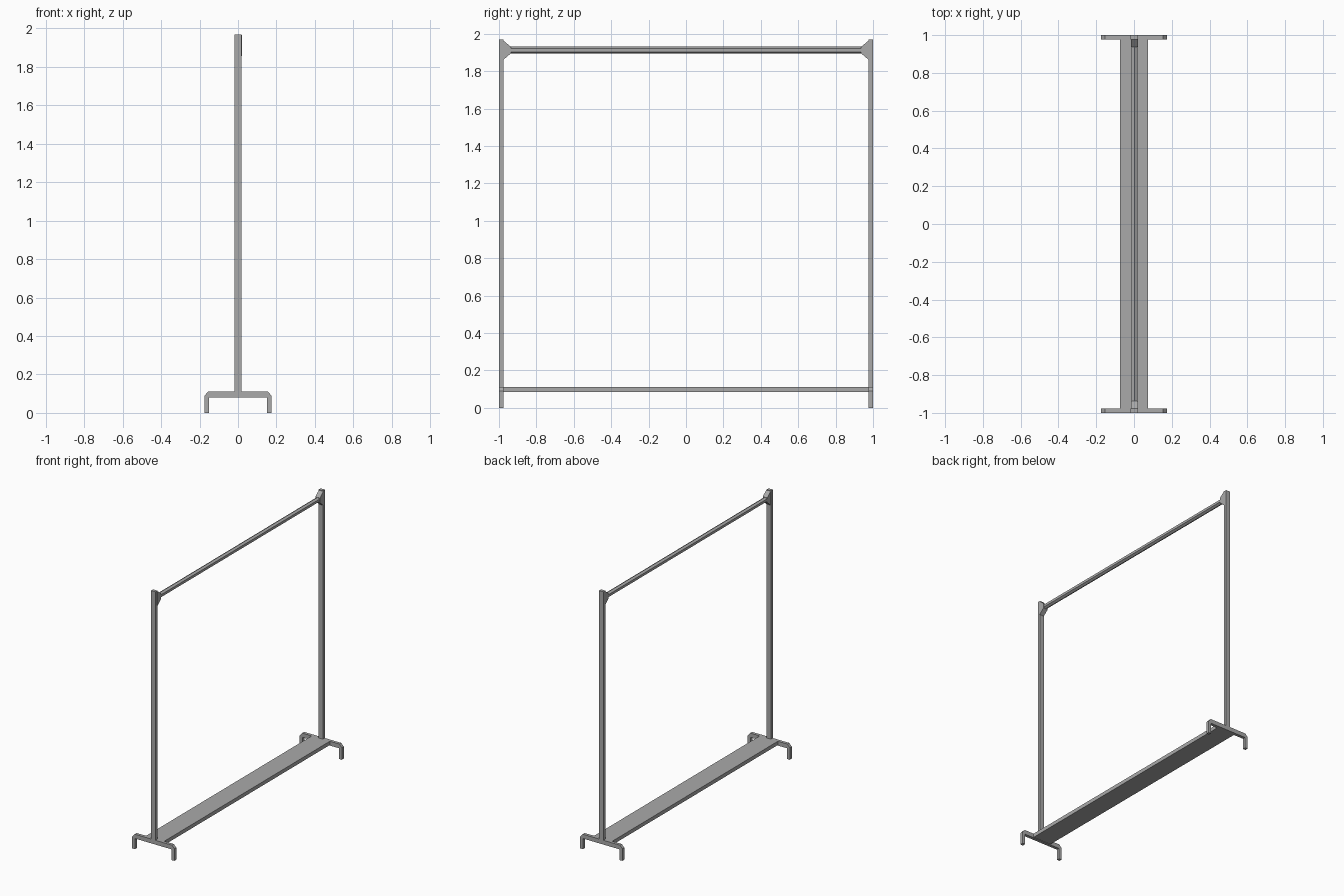
import bpy, bmesh, math
from mathutils import Vector

cube = bpy.data.objects.get("Cube")
if cube:
    bpy.data.objects.remove(cube, do_unlink=True)

metal = bpy.data.materials.new("grey_metal")
metal.use_nodes = True
grey = (0.4, 0.4, 0.4, 1)
metal.diffuse_color = grey
metal.node_tree.nodes["Principled BSDF"].inputs["Base Color"].default_value = grey


def prism(name, outline, sweep):
    """Extrude a closed 3D outline along the sweep vector."""
    bm = bmesh.new()
    face = bm.faces.new([bm.verts.new(p) for p in outline])
    top = bmesh.ops.extrude_face_region(bm, geom=[face])["geom"]
    bmesh.ops.translate(bm, vec=Vector(sweep),
                        verts=[v for v in top if isinstance(v, bmesh.types.BMVert)])
    bmesh.ops.recalc_face_normals(bm, faces=bm.faces)
    mesh = bpy.data.meshes.new(name)
    bm.to_mesh(mesh)
    bm.free()
    mesh.materials.append(metal)
    obj = bpy.data.objects.new(name, mesh)
    bpy.context.collection.objects.link(obj)
    return obj


def box(name, x, y, z):
    outline = [(x[0], y[0], z[0]), (x[1], y[0], z[0]),
               (x[1], y[1], z[0]), (x[0], y[1], z[0])]
    return prism(name, outline, (0, 0, z[1] - z[0]))


INNER, OUTER = 0.977, 1.0   # end frame thickness along y
HALF_POST = 0.018

# Half outline of the bent foot, mirrored to form the whole arch
half_foot = [(0.152, 0.08), (0.152, 0), (0.174, 0), (0.174, 0.09), (0.154, 0.112)]
foot = half_foot + [(-x, z) for x, z in reversed(half_foot)]

# Side outline of the bracket that holds the rail
bracket = [(0.98, 1.966), (0.936, 1.93), (0.936, 1.895), (0.98, 1.857)]

# End frames
for label, side in (("front", -1), ("back", 1)):
    prism(label + "_foot", [(x, side * INNER, z) for x, z in foot],
          (0, side * (OUTER - INNER), 0))
    box(label + "_post", (-HALF_POST, HALF_POST),
        (side * INNER, side * OUTER), (0.11, 1.968))
    prism(label + "_rail_bracket", [(-0.016, side * y, z) for y, z in bracket],
          (0.037, 0, 0))

# Bottom shelf
box("shelf", (-0.075, 0.075), (-INNER, INNER), (0.084, 0.112))

# Hanging rail, a six-sided bar with an edge on top
ring = [math.radians(90 + 60 * i) for i in range(6)]
prism("hanging_rail", [(0.002 + 0.0185 * math.cos(a), -0.94, 1.912 + 0.0185 * math.sin(a))
                       for a in ring], (0, 1.88, 0))
